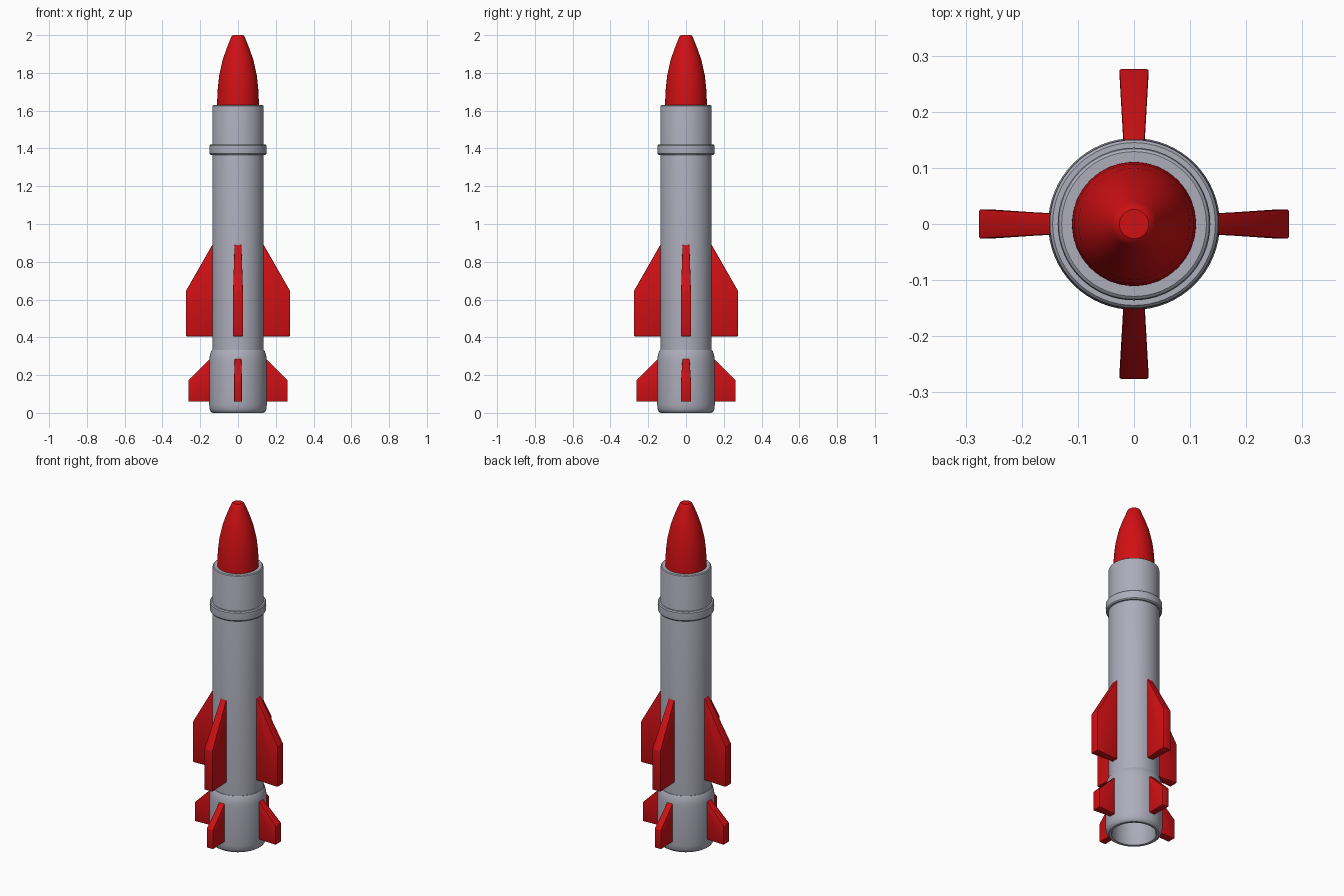
import bpy, bmesh, math
from mathutils import Matrix

if "Cube" in bpy.data.objects:
    bpy.data.objects.remove(bpy.data.objects["Cube"])


def material(name, color):
    m = bpy.data.materials.new(name)
    m.diffuse_color = (*color, 1)
    m.use_nodes = True
    m.node_tree.nodes["Principled BSDF"].inputs["Base Color"].default_value = m.diffuse_color
    return m


RED = material("red paint", (0.64, 0.005, 0.007))
GREY = material("grey metal", (0.42, 0.42, 0.50))


def add_object(name, bm, mat, angle):
    bmesh.ops.recalc_face_normals(bm, faces=bm.faces)
    me = bpy.data.meshes.new(name)
    bm.to_mesh(me)
    bm.free()
    me.materials.append(mat)
    ob = bpy.data.objects.new(name, me)
    bpy.context.collection.objects.link(ob)
    bpy.ops.object.select_all(action='DESELECT')
    ob.select_set(True)
    bpy.context.view_layer.objects.active = ob
    bpy.ops.object.shade_smooth_by_angle(angle=math.radians(angle))
    return ob


def lathe(name, profile, mat, sides=64):
    """Revolve (radius, z) points around the z axis."""
    bm = bmesh.new()
    verts = [bm.verts.new((r, 0, z)) for r, z in profile]
    edges = [bm.edges.new(p) for p in zip(verts, verts[1:])]
    bmesh.ops.spin(bm, geom=verts + edges, axis=(0, 0, 1), cent=(0, 0, 0),
                   angle=math.tau, steps=sides)
    bmesh.ops.remove_doubles(bm, verts=bm.verts, dist=1e-5)
    return add_object(name, bm, mat, 32)


def fin(name, outline, thick_in, thick_out, angle):
    """Fin plate from an (r, z) outline, thicker towards its outer edge."""
    r0 = min(p[0] for p in outline)
    r1 = max(p[0] for p in outline)
    bm = bmesh.new()
    sides = []
    for s in (-0.5, 0.5):
        sides.append([bm.verts.new((
            r, s * (thick_in + (thick_out - thick_in) * (r - r0) / (r1 - r0)), z))
            for r, z in outline])
    a, b = sides
    bm.faces.new(a)
    bm.faces.new(b[::-1])
    n = len(a)
    for i in range(n):
        j = (i + 1) % n
        bm.faces.new((a[i], b[i], b[j], a[j]))
    bmesh.ops.recalc_face_normals(bm, faces=bm.faces)
    bmesh.ops.bevel(bm, geom=list(bm.edges), offset=0.004, segments=2,
                    profile=0.5, affect='EDGES')
    bmesh.ops.transform(bm, matrix=Matrix.Rotation(angle, 4, 'Z'), verts=bm.verts)
    add_object(name, bm, RED, 30)


# Nose cone with a small flat tip
lathe("nose_cone", [(0, 1.60), (0.111, 1.60), (0.110, 1.66), (0.107, 1.72),
                    (0.099, 1.79), (0.081, 1.87), (0.060, 1.93), (0.040, 1.98),
                    (0.034, 1.994), (0.026, 2.0), (0, 2.0)], RED)

# Main tube
lathe("body_tube", [(0, 0.30), (0.136, 0.30), (0.136, 1.618), (0.134, 1.626),
                    (0.129, 1.63), (0, 1.63)], GREY)

# Collar band near the top
lathe("collar_band", [(0.13, 1.366), (0.145, 1.366), (0.150, 1.372),
                      (0.151, 1.394), (0.150, 1.416), (0.145, 1.422),
                      (0.13, 1.422)], GREY)

# Hollow engine skirt
lathe("engine_skirt", [(0, 0.28), (0.116, 0.28), (0.116, 0.008), (0.120, 0.001),
                       (0.134, 0.0), (0.143, 0.006), (0.150, 0.020),
                       (0.153, 0.045), (0.153, 0.275), (0.150, 0.30),
                       (0.144, 0.322), (0.138, 0.333), (0.12, 0.334)], GREY)

# Four large and four small fins
large = [(0.11, 0.405), (0.276, 0.405), (0.276, 0.645), (0.134, 0.893), (0.11, 0.893)]
small = [(0.12, 0.060), (0.263, 0.060), (0.263, 0.173), (0.148, 0.288), (0.12, 0.288)]
for i, side in enumerate(("right", "back", "left", "front")):
    fin("large_fin_" + side, large, 0.034, 0.053, i * math.pi / 2)
    fin("small_fin_" + side, small, 0.034, 0.053 if i % 2 == 0 else 0.042,
        i * math.pi / 2)
